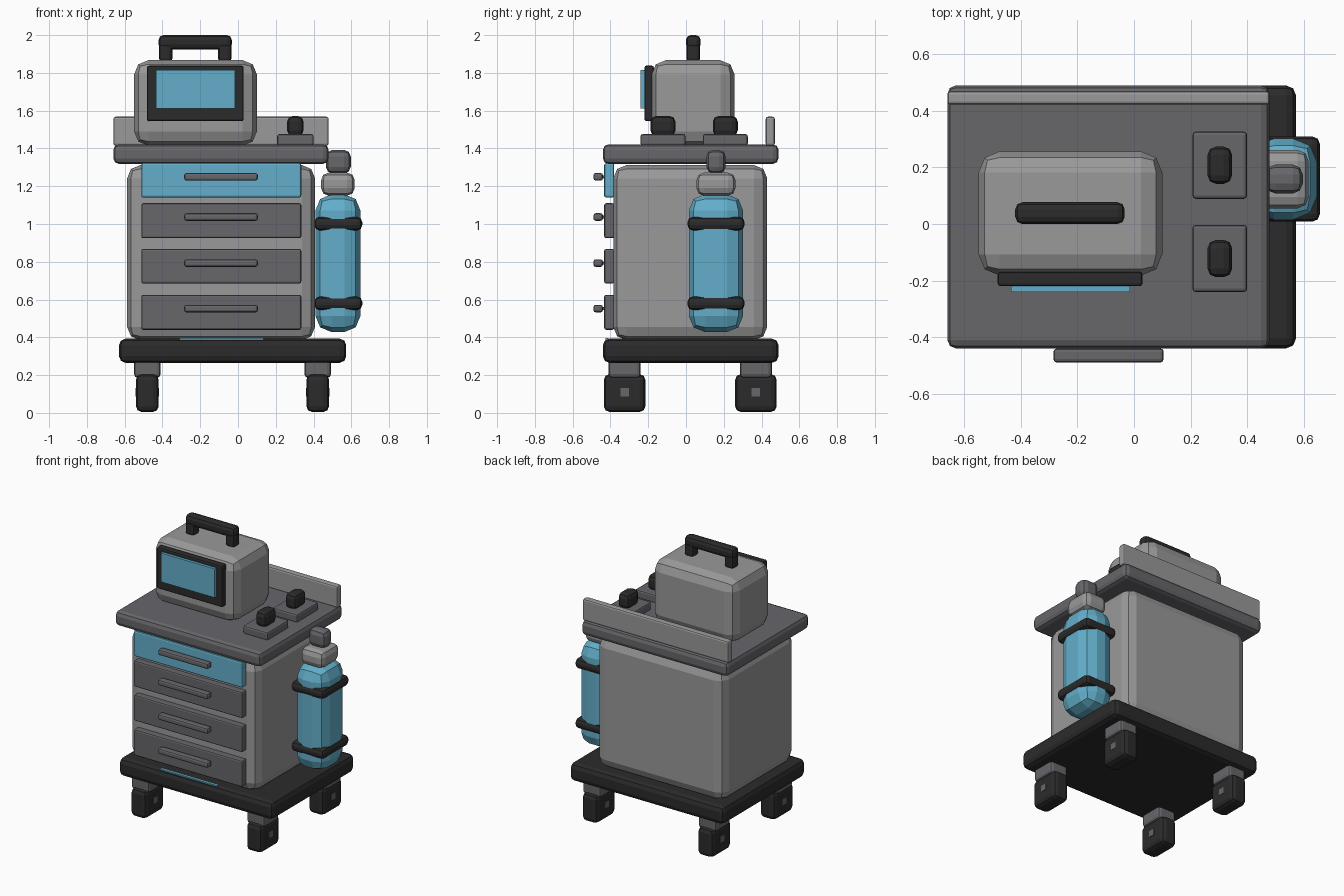
import bpy, bmesh
from mathutils import Vector

if "Cube" in bpy.data.objects:
    bpy.data.objects.remove(bpy.data.objects["Cube"])


def material(name, rgb):
    m = bpy.data.materials.new(name)
    m.diffuse_color = (*rgb, 1)
    m.use_nodes = True
    m.node_tree.nodes["Principled BSDF"].inputs["Base Color"].default_value = m.diffuse_color
    return m


LIGHT = material("light grey", (0.32, 0.32, 0.325))
DARK = material("dark grey", (0.135, 0.135, 0.148))
BLACK = material("black", (0.024, 0.024, 0.024))
BLUE = material("blue", (0.125, 0.43, 0.60))


def box(name, mat, x, y, z, bevel=0.0, segments=2):
    """Bevelled box given by its (min, max) range on each axis."""
    bm = bmesh.new()
    bmesh.ops.create_cube(bm, size=1)
    for v in bm.verts:
        v.co = Vector([r[0] + (c + 0.5) * (r[1] - r[0]) for c, r in zip(v.co, (x, y, z))])
    if bevel:
        bmesh.ops.bevel(bm, geom=bm.edges[:], offset=bevel, segments=segments,
                        profile=0.5, affect='EDGES', clamp_overlap=True)
    me = bpy.data.meshes.new(name)
    bm.to_mesh(me)
    bm.free()
    me.materials.append(mat)
    ob = bpy.data.objects.new(name, me)
    bpy.context.collection.objects.link(ob)
    return ob


def around(c, half):
    return (c - half, c + half)


# Casters: fork, wheel and hub through both sides
for side, cx in (("left", -0.48), ("right", 0.422)):
    for end, cy in (("front", -0.325), ("back", 0.37)):
        n = f"{end}_{side}"
        box(n + "_caster_fork", DARK, around(cx, 0.07), around(cy, 0.085), (0.185, 0.29), 0.02)
        box(n + "_wheel", BLACK, around(cx, 0.06), around(cy, 0.11), (0.005, 0.205), 0.03)
        box(n + "_wheel_hub", DARK, around(cx, 0.063), around(cy, 0.022), (0.088, 0.132))

# Base, cabinet and worktop
box("base_plate", BLACK, (-0.63, 0.573), (-0.44, 0.49), (0.265, 0.393), 0.035)
box("base_stripe", BLUE, (-0.31, 0.135), (-0.425, -0.41), (0.387, 0.396))
box("cabinet_body", LIGHT, (-0.587, 0.408), (-0.385, 0.43), (0.385, 1.312), 0.07)
box("worktop", DARK, (-0.66, 0.48), (-0.44, 0.49), (1.318, 1.422), 0.03)
box("backsplash", LIGHT, (-0.66, 0.48), (0.422, 0.47), (1.415, 1.568), 0.012)

# Drawers with pull handles
for i, (z0, z1, hz) in enumerate(((0.44, 0.625, 0.552), (0.685, 0.868, 0.793),
                                  (0.925, 1.11, 1.037), (1.14, 1.322, 1.25))):
    box(f"drawer_{i + 1}", BLUE if i == 3 else DARK, (-0.512, 0.335), (-0.433, -0.38), (z0, z1), 0.01)
    box(f"drawer_handle_{i + 1}", DARK, (-0.285, 0.105), (-0.49, -0.44), around(hz, 0.02), 0.012)
    for s in (-1, 1):
        box(f"handle_post_{i + 1}", DARK, around(-0.09 + s * 0.15, 0.015), (-0.45, -0.42), around(hz, 0.008))

# Monitor with screen and carry handle
box("monitor_body", LIGHT, (-0.55, 0.1), (-0.182, 0.257), (1.415, 1.867), 0.075)
box("screen_bezel", BLACK, (-0.482, 0.03), (-0.22, -0.17), (1.545, 1.838), 0.01)
box("screen", BLUE, (-0.435, -0.015), (-0.24, -0.218), (1.612, 1.815))
box("carry_handle_bar", BLACK, (-0.42, -0.033), (0.0, 0.077), (1.925, 2.0), 0.025)
for x in ((-0.418, -0.348), (-0.105, -0.035)):
    box("carry_handle_post", BLACK, x, (0.002, 0.075), (1.855, 1.96), 0.02)

# Paddle pads with grips
for cy in (-0.122, 0.208):
    box("paddle_pad", DARK, (0.207, 0.4), around(cy, 0.119), (1.415, 1.476), 0.012)
    box("paddle_grip", BLACK, (0.26, 0.347), around(cy, 0.066), (1.465, 1.572), 0.03)

# Gas bottle with straps and valve
box("gas_bottle", BLUE, (0.41, 0.648), (0.015, 0.302), (0.428, 1.157), 0.085)
for z in (0.58, 1.002):
    box("bottle_strap", BLACK, (0.403, 0.658), (0.008, 0.31), around(z, 0.036), 0.028)
box("valve_collar", LIGHT, (0.44, 0.618), (0.055, 0.262), (1.15, 1.272), 0.04)
box("valve_knob", DARK, (0.465, 0.597), (0.108, 0.21), (1.268, 1.392), 0.035)
